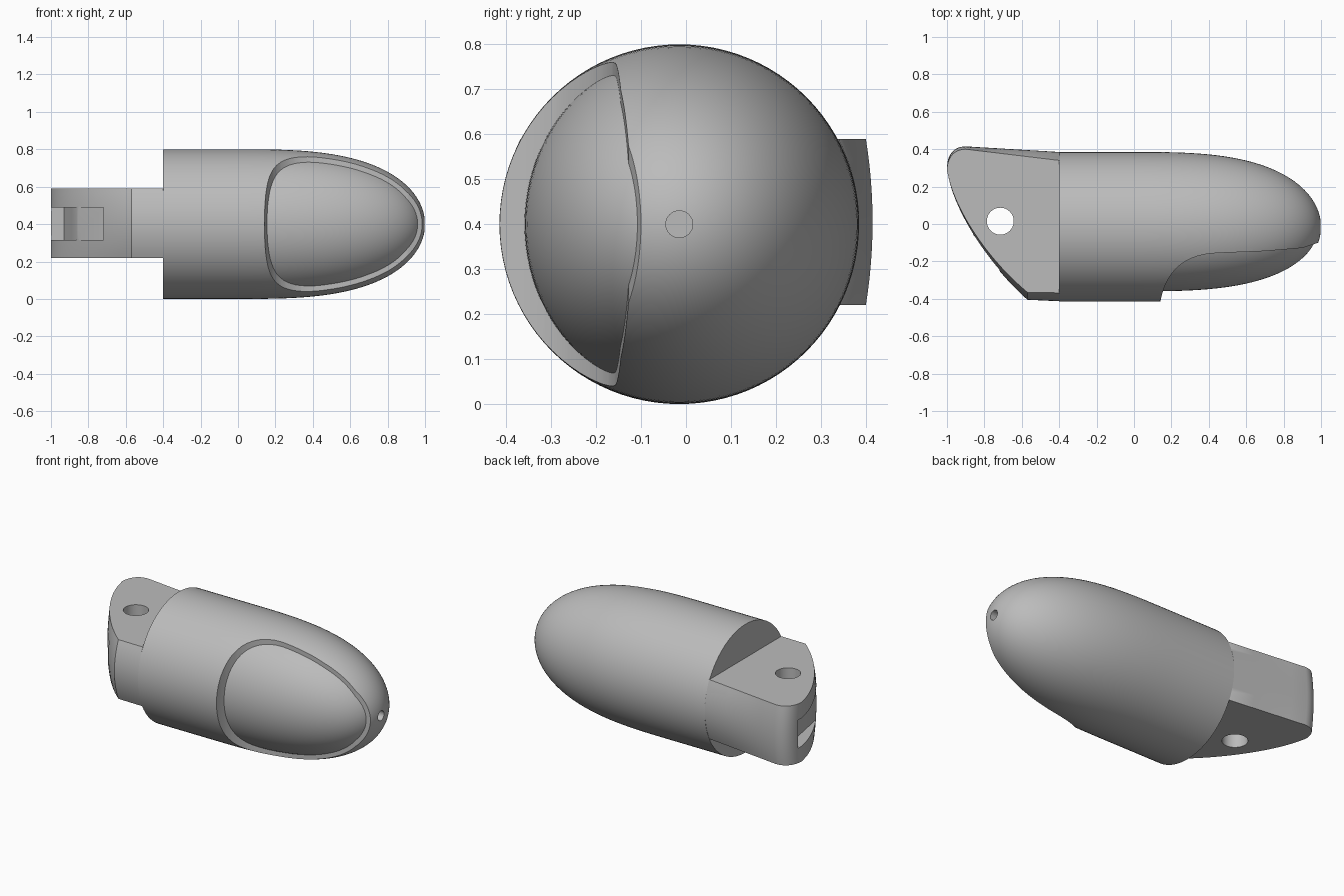
import bpy, bmesh, math
from mathutils import Vector
from mathutils.geometry import interpolate_bezier

if "Cube" in bpy.data.objects:
    bpy.data.objects.remove(bpy.data.objects["Cube"])

CY, CZ = -0.015, 0.4      # long axis of the fingertip

grey = bpy.data.materials.new("plain grey")
grey.use_nodes = True
grey.diffuse_color = (0.5, 0.5, 0.5, 1)
grey.node_tree.nodes["Principled BSDF"].inputs["Base Color"].default_value = (0.5, 0.5, 0.5, 1)


def bezier(a, b, c, d, n=14):
    pts = interpolate_bezier(*[Vector((*p, 0)) for p in (a, b, c, d)], n)
    return [(p.x, p.y) for p in pts]


def loft(name, rings):
    """Skin closed rings of points and cap both ends."""
    bm = bmesh.new()
    rows = [[bm.verts.new(p) for p in ring] for ring in rings]
    for a, b in zip(rows, rows[1:]):
        for i in range(len(a)):
            j = (i + 1) % len(a)
            bm.faces.new((a[i], a[j], b[j], b[i]))
    bm.faces.new(rows[0])
    bm.faces.new(rows[-1])
    bmesh.ops.recalc_face_normals(bm, faces=bm.faces)
    mesh = bpy.data.meshes.new(name)
    bm.to_mesh(mesh)
    bm.free()
    ob = bpy.data.objects.new(name, mesh)
    bpy.context.collection.objects.link(ob)
    mesh.materials.append(grey)
    return ob


def prism(name, outline, z0, z1):
    return loft(name, [[(x, y, z) for x, y in outline] for z in (z0, z1)])


def revolve(name, profile, zscale=1, n=96):
    turn = [math.tau * i / n for i in range(n)]
    return loft(name, [[(x, CY + r * math.cos(a), CZ + zscale * r * math.sin(a))
                        for a in turn] for x, r in profile])


def dome(length, radius, start):
    """Straight barrel that runs into a blunt rounded tip."""
    pts = [(start, radius)]
    for i in range(41):
        x = math.sin(math.pi / 2 * i / 41)
        pts.append((length * x, radius * math.sqrt(1 - x ** 3)))
    return pts + [(length, 0.004)]


def cut(ob, cutter):
    mod = ob.modifiers.new("cut", "BOOLEAN")
    mod.operation, mod.solver, mod.object = "DIFFERENCE", "EXACT", cutter
    bpy.context.view_layer.objects.active = ob
    bpy.ops.object.modifier_apply(modifier=mod.name)


# Main barrel with rounded tip, and the recessed nail bed inside it
body = revolve("fingertip_body", dome(1, 0.4, -0.4))
nail = revolve("nail_bed", dome(0.985, 0.345, 0.05), 1.1)

# Recess that uncovers the nail on the front
edge = bezier((0.14, -0.42), (0.17, -0.25), (0.27, -0.16), (0.45, -0.155))
edge += [(0.7, -0.145), (0.9, -0.128), (0.985, -0.1), (1.1, -0.1), (1.1, -0.6), (0.14, -0.6)]
recess = prism("nail_recess_cutter", edge, -0.2, 1)

# Small hole in the tip
tip_hole = revolve("tip_hole_cutter", [(0.9, 0.03), (1.1, 0.03)], n=32)

# Hinge tang: outline swept through its thickness, bulging at mid height
back = [(x, 0.385 - 0.06 * (x + 0.4), 0.045 + 0.06 * (x + 0.4))
        for x in (-0.4, -0.55, -0.7, -0.8)]
corner = [(x, y, 0.015) for x, y in bezier((-0.9, 0.415), (-0.97, 0.415), (-1, 0.36), (-1, 0.3))]
front = bezier((-1, 0.3), (-0.98, 0.1), (-0.8, -0.2), (-0.57, -0.405), 20)[1:]
front = [(x, y, -0.04 * i / 18) for i, (x, y) in enumerate(front)]
outline = [(-0.38, 0.37, 0.045)] + back + corner + front
outline += [(-0.4, -0.413, -0.045), (-0.38, -0.39, -0.045)]
layers = [i / 8 - 1 for i in range(17)]
tang = loft("hinge_tang", [[(x, y - d * t * t, 0.405 + 0.185 * t) for x, y, d in outline]
                           for t in layers])

# Pivot hole through the tang, and the groove around its end
circle = [(-0.715 + 0.072 * math.cos(math.tau * i / 48),
           0.015 + 0.072 * math.sin(math.tau * i / 48)) for i in range(48)]
pivot = prism("pivot_cutter", circle, 0, 1)
floor = [(-0.72, -0.5), (-0.72, -0.17), (-0.86, -0.06), (-0.89, 0.1),
         (-0.93, 0.32), (-1.2, 0.32), (-1.2, -0.5)]
groove = prism("groove_cutter", floor, 0.315, 0.49)

for ob, cutter in ((body, recess), (body, tip_hole), (nail, tip_hole),
                   (tang, pivot), (tang, groove)):
    cut(ob, cutter)
for cutter in (recess, tip_hole, pivot, groove):
    bpy.data.objects.remove(cutter)

# Smooth shading with crisp cut edges
for ob in (body, nail, tang):
    bpy.ops.object.select_all(action="DESELECT")
    ob.select_set(True)
    bpy.context.view_layer.objects.active = ob
    bpy.ops.object.shade_smooth_by_angle(angle=math.radians(30))
